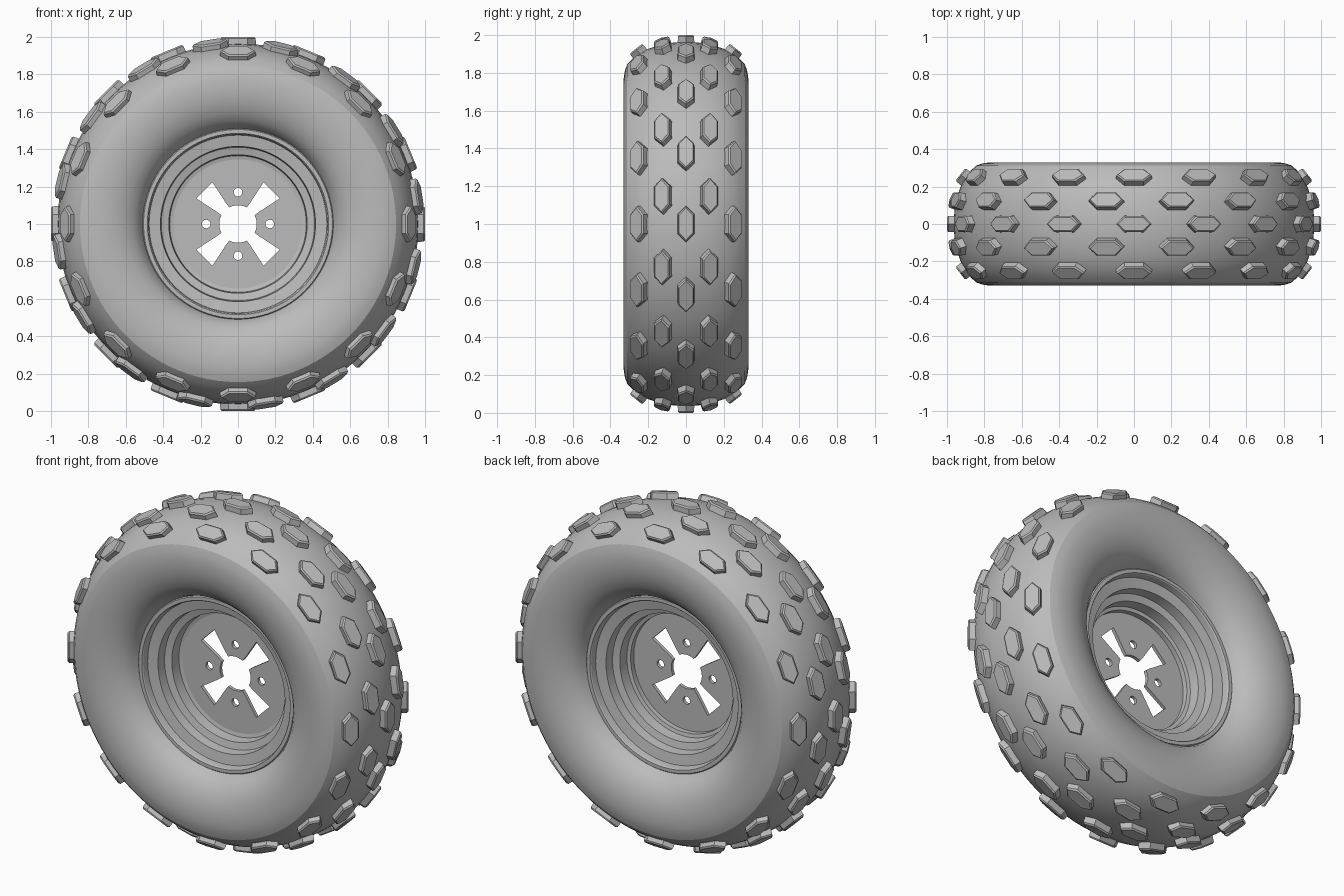
import bpy, bmesh
from math import sin, cos, pi, radians
from mathutils import Vector, Matrix

cube = bpy.data.objects.get("Cube")
if cube:
    bpy.data.objects.remove(cube, do_unlink=True)

CENTRE = Vector((0, 0, 1))
grey = bpy.data.materials.new("plain grey")
grey.use_nodes = True
grey.diffuse_color = (0.5, 0.5, 0.5, 1)
bsdf = next(n for n in grey.node_tree.nodes if n.type == 'BSDF_PRINCIPLED')
bsdf.inputs["Base Color"].default_value = (0.5, 0.5, 0.5, 1)


def add_object(name, mesh, smooth_angle=None):
    ob = bpy.data.objects.new(name, mesh)
    ob.location = CENTRE
    bpy.context.collection.objects.link(ob)
    mesh.materials.clear()
    mesh.materials.append(grey)
    if smooth_angle:
        bpy.ops.object.select_all(action='DESELECT')
        ob.select_set(True)
        bpy.context.view_layer.objects.active = ob
        bpy.ops.object.shade_smooth_by_angle(angle=radians(smooth_angle))
    return ob


def lathe(name, half_profile, outward, smooth_angle, steps=96):
    """Mirror a (radius, y) half profile and spin it round the axle."""
    profile = half_profile + [(r, -y) for r, y in reversed(half_profile) if y > 0]
    bm = bmesh.new()
    verts = [bm.verts.new((r, y, 0)) for r, y in profile]
    edges = [bm.edges.new(pair) for pair in zip(verts, verts[1:])]
    bmesh.ops.spin(bm, geom=verts + edges, cent=(0, 0, 0), axis=(0, 1, 0),
                   angle=2 * pi, steps=steps, use_merge=True)
    bmesh.ops.remove_doubles(bm, verts=bm.verts, dist=0.0001)
    bm.normal_update()
    facing = 0
    for f in bm.faces:
        c = f.calc_center_median()
        facing += f.calc_area() * f.normal.dot(Vector((c.x, 0, c.z)))
    if (facing > 0) != outward:
        bmesh.ops.reverse_faces(bm, faces=bm.faces)
    mesh = bpy.data.meshes.new(name)
    bm.to_mesh(mesh)
    bm.free()
    return add_object(name, mesh, smooth_angle)


# Tire: bulging sidewall, shoulder crease, rounded tread
lathe("tire", [(.51, .20), (.525, .235), (.555, .27), (.60, .299), (.655, .32),
               (.715, .33), (.77, .33), (.81, .324), (.845, .312), (.873, .285),
               (.90, .25), (.925, .205), (.945, .15), (.959, .08), (.965, 0)],
      True, 22)

# Rim: stepped barrel, the same on both sides
lathe("rim", [(.51, .20), (.505, .206), (.485, .206), (.48, .20), (.475, .165),
              (.415, .155), (.41, .10), (.37, .09), (.365, .03), (.345, .025),
              (.345, 0)], False, 30)


# Tread blocks: elongated hexagons with a tapered top
def add_block(bm, angle, y, radius, tilt, height):
    out = Vector((cos(angle), 0, sin(angle)))
    along = Vector((-sin(angle), 0, cos(angle)))
    side = Vector((0, 1, 0))
    normal = out * cos(tilt) + side * sin(tilt)
    across = side * cos(tilt) - out * sin(tilt)
    base = out * radius + side * y
    rings = []
    for level, inset in ((-.03, 0), (height - .008, .002), (height, .009)):
        l, s, w = .097 - inset * 1.3, .052 - inset * .6, .045 - inset
        shape = [(l, 0), (s, w), (-s, w), (-l, 0), (-s, -w), (s, -w)]
        rings.append([bm.verts.new(base + along * a + across * b + normal * level)
                      for a, b in shape])
    bm.faces.new(rings[0])
    bm.faces.new(rings[-1])
    for low, high in zip(rings, rings[1:]):
        for i in range(6):
            j = (i + 1) % 6
            bm.faces.new((low[i], low[j], high[j], high[i]))


COUNT = 16
ROWS = {"centre_tread_blocks": (0, .965, 0, .035, 0, (1,)),
        "middle_tread_blocks": (.12, .952, 18, .035, 8.8, (1, -1)),
        "shoulder_tread_blocks": (.245, .903, 38, .032, 0, (1, -1))}
for name, (y, radius, tilt, height, phase, sides) in ROWS.items():
    bm = bmesh.new()
    for sign in sides:
        for k in range(COUNT):
            add_block(bm, 2 * pi * k / COUNT + radians(phase), sign * y, radius,
                      sign * radians(tilt), height)
    bmesh.ops.recalc_face_normals(bm, faces=bm.faces)
    mesh = bpy.data.meshes.new(name)
    bm.to_mesh(mesh)
    bm.free()
    add_object(name, mesh)


# Hub plate: filled outline with axle hole, four diagonal slots, four bolt holes
def polar(r, degrees):
    return r * cos(radians(degrees)), r * sin(radians(degrees))


def circle(r, cx=0, cy=0, n=64):
    return [(cx + r * cos(2 * pi * i / n), cy + r * sin(2 * pi * i / n))
            for i in range(n)]


opening = []
for quarter in range(0, 360, 90):
    opening += [polar(.10, quarter + a) for a in range(-28, 29, 7)]
    opening += [polar(.13, quarter + 30), polar(.262, quarter + 31.5),
                polar(.262, quarter + 58.5), polar(.13, quarter + 60)]
outlines = [circle(.347, n=96), opening]
outlines += [circle(.023, *polar(.17, q), n=20) for q in range(0, 360, 90)]

curve = bpy.data.curves.new("hub_outline", 'CURVE')
curve.dimensions = '2D'
curve.fill_mode = 'BOTH'
curve.extrude = .01
for points in outlines:
    spline = curve.splines.new('POLY')
    spline.points.add(len(points) - 1)
    for p, (x, z) in zip(spline.points, points):
        p.co = (x, z, 0, 1)
    spline.use_cyclic_u = True
helper = bpy.data.objects.new("hub_outline", curve)
bpy.context.collection.objects.link(helper)
bpy.context.view_layer.update()
evaluated = helper.evaluated_get(bpy.context.evaluated_depsgraph_get())
plate = bpy.data.meshes.new_from_object(evaluated)
plate.name = "hub_plate"
bpy.data.objects.remove(helper, do_unlink=True)
plate.transform(Matrix.Translation((0, -.015, 0)) @ Matrix.Rotation(pi / 2, 4, 'X'))
add_object("hub_plate", plate, 30)
